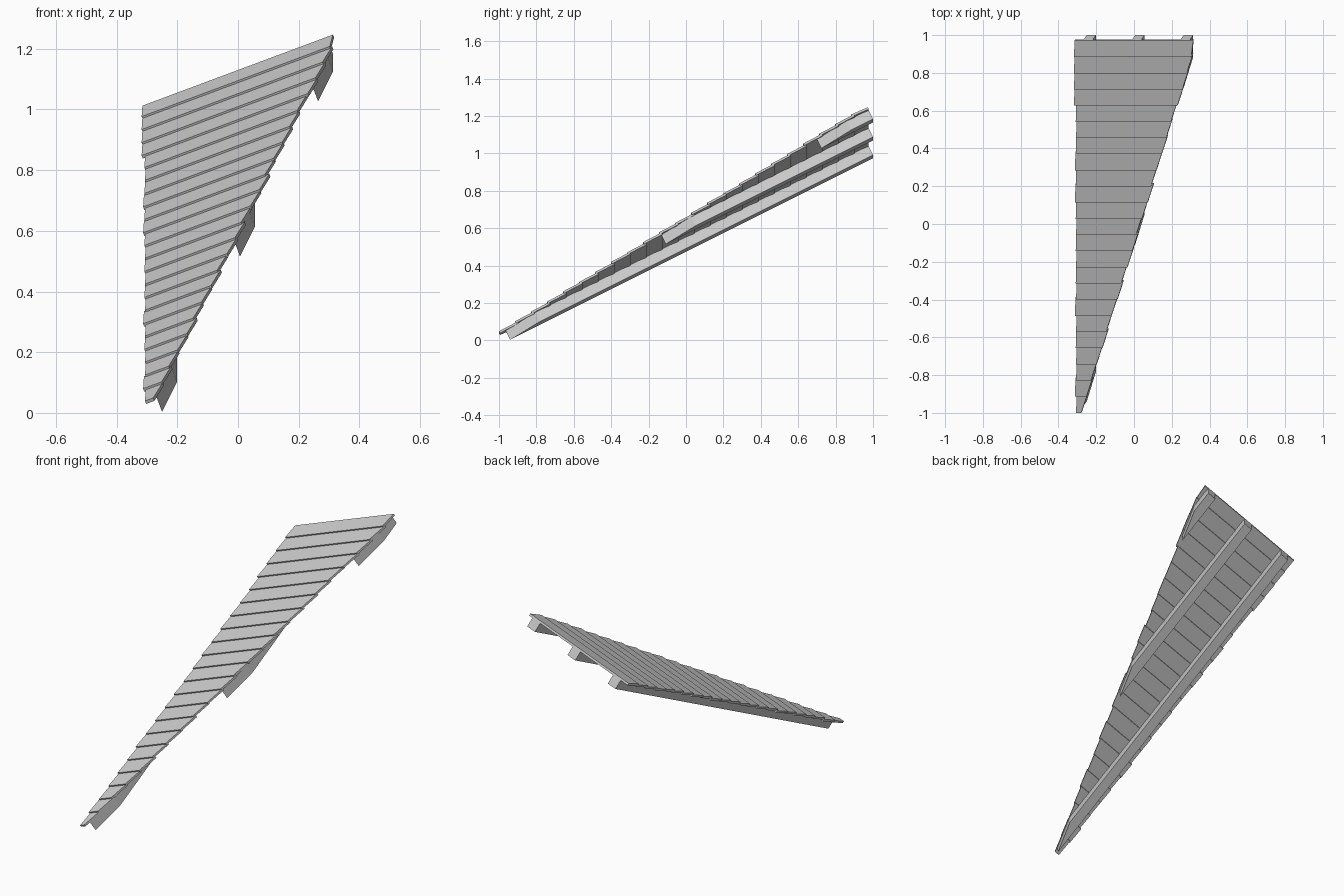
import bpy
import random
from mathutils import Vector

if "Cube" in bpy.data.objects:
    bpy.data.objects.remove(bpy.data.objects["Cube"], do_unlink=True)
random.seed(4)

# Roof plane: rises towards the back and towards +x
SLOPE_X, SLOPE_Y, HEIGHT = 0.373, 0.5, 0.644
DOWN = Vector((SLOPE_X, SLOPE_Y, -1))   # square to the plane, underneath
BACK = 0.972
RIGHT = 0.313

grey = bpy.data.materials.new("weathered_grey")
grey.use_nodes = True
colour = (0.6, 0.6, 0.6, 1)
grey.diffuse_color = colour
grey.node_tree.nodes["Principled BSDF"].inputs["Base Color"].default_value = colour


def on_roof(x, y, depth):
    return Vector((x, y, SLOPE_X * x + SLOPE_Y * y + HEIGHT)) + DOWN * depth


def slab(name, outline, tops, bottoms):
    """Four-sided slab on the roof plane, with a depth for each corner."""
    verts = [on_roof(x, y, d) for (x, y), d in zip(outline, tops)]
    verts += [on_roof(x, y, d) for (x, y), d in zip(outline, bottoms)]
    faces = [(0, 1, 2, 3), (7, 6, 5, 4)]
    for i in range(4):
        j = (i + 1) % 4
        faces.append((i, i + 4, j + 4, j))
    mesh = bpy.data.meshes.new(name)
    mesh.from_pydata(verts, [], faces)
    mesh.materials.append(grey)
    obj = bpy.data.objects.new(name, mesh)
    bpy.context.collection.objects.link(obj)


# Lapped planks, trimmed along the diagonal hip edge
COUNT = 23
FRONT = -0.9965
step = (BACK - FRONT) / COUNT
LAP = 0.01
THICK = 0.010
for i in range(COUNT):
    y0 = FRONT + i * step
    y1 = min(y0 + step + LAP, BACK)
    left = -0.315 if i >= COUNT - 4 else random.choice((-0.304, -0.306, -0.310))
    shift = 0.033 + random.uniform(-0.005, 0.005)
    r0 = min(shift + 0.309 * y0, RIGHT)
    r1 = min(shift + 0.309 * y1, RIGHT)
    tops = (-0.007, -0.007, 0, 0)
    slab(f"plank_{i + 1}", [(left, y0), (r0, y0), (r1, y1), (left, y1)],
         tops, [t + THICK for t in tops])

# Rafters under the planks, mitred along the same diagonal
for i, name in enumerate(("right_rafter", "middle_rafter", "left_rafter")):
    x0 = -0.271 + i * 0.257
    x1 = x0 + 0.049
    y0, y1 = ((x - 0.028) / 0.309 for x in (x0, x1))
    slab(name, [(x0, y0), (x1, y1), (x1, BACK), (x0, BACK)],
         [0.007] * 4, [0.0555] * 4)
